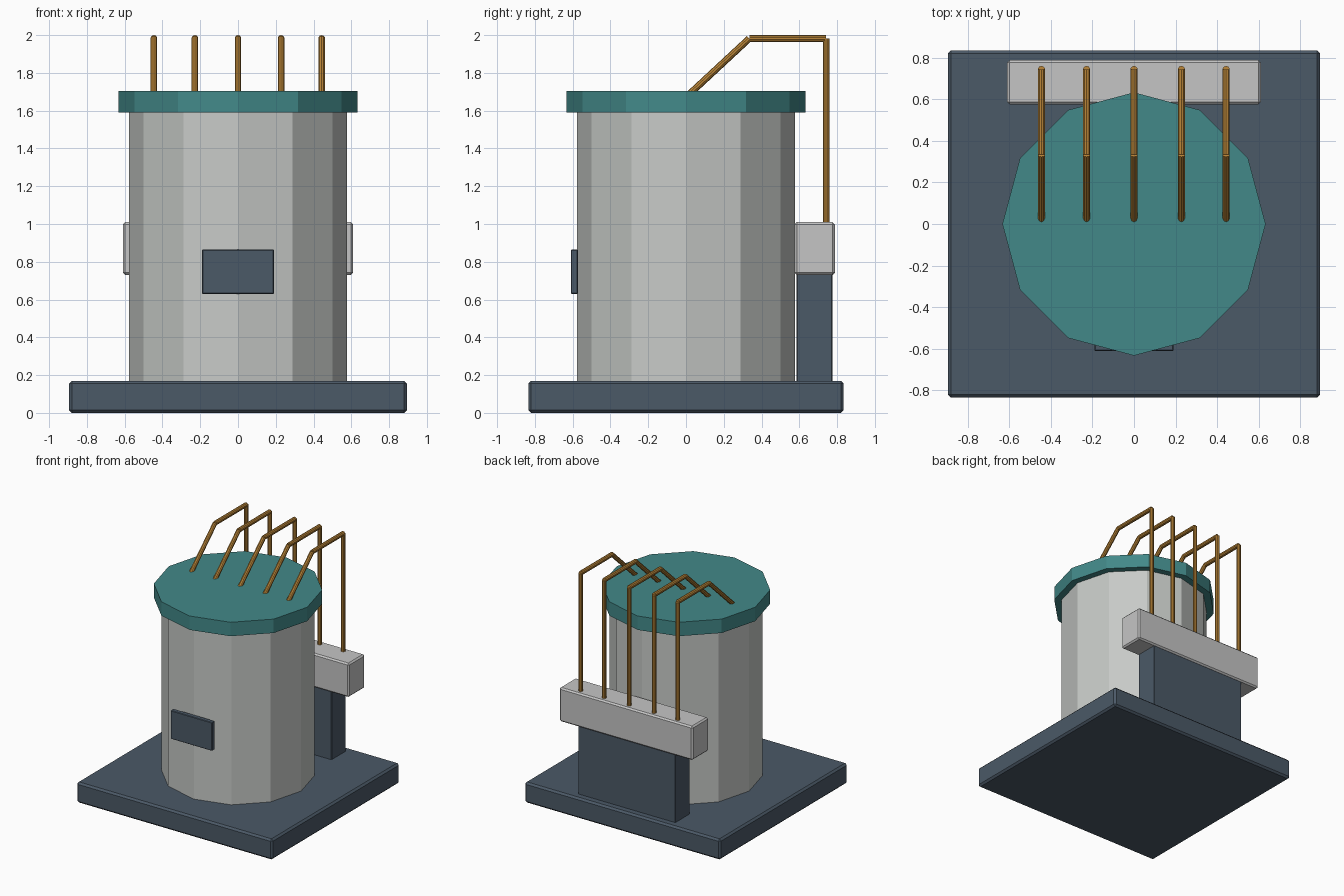
import bpy
from mathutils import Vector

if "Cube" in bpy.data.objects:
    bpy.data.objects.remove(bpy.data.objects["Cube"], do_unlink=True)


def material(name, rgb):
    m = bpy.data.materials.new(name)
    m.use_nodes = True
    m.diffuse_color = (*rgb, 1)
    m.node_tree.nodes["Principled BSDF"].inputs["Base Color"].default_value = (*rgb, 1)
    return m


slate = material("dark slate", (0.07, 0.1, 0.135))
teal = material("teal", (0.055, 0.25, 0.25))
shell = material("pale grey", (0.57, 0.59, 0.57))
ceramic = material("light grey", (0.56, 0.56, 0.56))
copper = material("copper", (0.5, 0.24, 0.04))


def finish(name, mat):
    ob = bpy.context.object
    ob.name = name
    ob.data.materials.append(mat)
    return ob


def box(name, low, high, mat, bevel=0.0):
    low, high = Vector(low), Vector(high)
    bpy.ops.mesh.primitive_cube_add(size=1, location=(low + high) / 2)
    ob = finish(name, mat)
    ob.scale = high - low
    bpy.ops.object.transform_apply(location=False, rotation=False, scale=True)
    if bevel:
        mod = ob.modifiers.new("edge bevel", "BEVEL")
        mod.width = bevel
        mod.segments = 1
    return ob


def rod(name, start, end, radius, sides, mat):
    start, end = Vector(start), Vector(end)
    axis = end - start
    bpy.ops.mesh.primitive_cylinder_add(vertices=sides, radius=radius,
                                        depth=axis.length, location=(start + end) / 2)
    ob = finish(name, mat)
    ob.rotation_euler = axis.to_track_quat("Z", "Y").to_euler()
    return ob


def drum(name, radius, low, high, mat):
    # Twelve flat sides with a corner on each axis
    bpy.ops.mesh.primitive_cylinder_add(vertices=12, radius=radius, depth=high - low,
                                        location=(0, 0, (low + high) / 2))
    return finish(name, mat)


# Base slab, drum and lid
box("base", (-0.895, -0.835, 0), (0.895, 0.835, 0.17), slate, 0.015)
drum("drum_body", 0.577, 0.16, 1.6, shell)
drum("lid", 0.633, 1.59, 1.705, teal)

# Front plate
box("front_plate", (-0.19, -0.61, 0.63), (0.19, -0.572, 0.865), slate, 0.004)

# Rear terminal block on its post
box("rear_post", (-0.445, 0.585, 0.16), (0.445, 0.775, 0.74), slate, 0.004)
box("terminal_block", (-0.61, 0.575, 0.73), (0.61, 0.788, 1.01), ceramic, 0.012)

# Five bent wires from lid to terminal block
path = [(0.015, 1.685), (0.335, 1.982), (0.742, 1.982), (0.742, 0.98)]
for i, x in enumerate((-0.445, -0.228, 0, 0.228, 0.443), 1):
    for part, a, b in zip(("slope", "bridge", "drop"), path, path[1:]):
        wire = rod(f"wire_{i}_{part}", (x, *a), (x, *b), 0.018, 10, copper)
        wire.select_set(True)
        bpy.ops.object.shade_smooth_by_angle()
